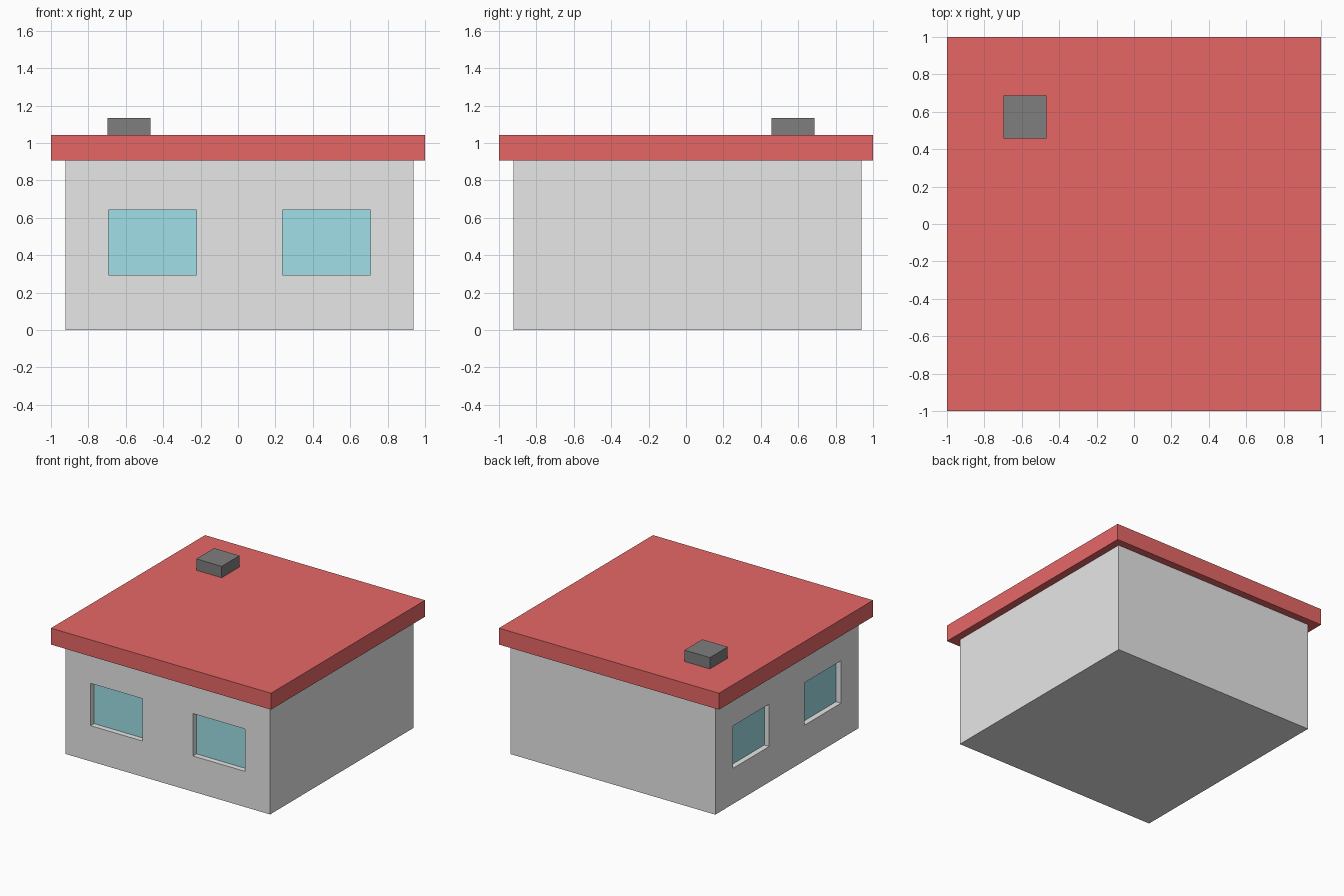
import bpy
import bmesh
from mathutils import Vector

if "Cube" in bpy.data.objects:
    bpy.data.objects.remove(bpy.data.objects["Cube"], do_unlink=True)


def material(name, r, g, b):
    mat = bpy.data.materials.new(name)
    mat.use_nodes = True
    mat.diffuse_color = (r, g, b, 1)
    mat.node_tree.nodes["Principled BSDF"].inputs["Base Color"].default_value = (r, g, b, 1)
    return mat


def box_mesh(low, high):
    """Box between two opposite corners."""
    low, high = Vector(low), Vector(high)
    bm = bmesh.new()
    bmesh.ops.create_cube(bm, size=1)
    bmesh.ops.scale(bm, vec=high - low, verts=bm.verts)
    bmesh.ops.translate(bm, vec=(low + high) / 2, verts=bm.verts)
    return bm


def finish(name, bm, *mats):
    mesh = bpy.data.meshes.new(name)
    bm.to_mesh(mesh)
    bm.free()
    for mat in mats:
        mesh.materials.append(mat)
    bpy.context.collection.objects.link(bpy.data.objects.new(name, mesh))


wall_grey = material("wall grey", 0.8, 0.8, 0.8)
roof_red = material("roof red", 0.8, 0.134, 0.134)
glass_blue = material("glass blue", 0.349, 0.742, 0.8)
chimney_grey = material("chimney grey", 0.21, 0.21, 0.21)

WALL_LOW, WALL_HIGH = -0.923, 0.938
EAVES, ROOF_TOP = 0.907, 1.042
WINDOWS = ((-0.693, -0.222), (0.238, 0.709))
SILL, LINTEL, RECESS = 0.293, 0.641, 0.045

# Walls, scored along the window outlines
walls = box_mesh((WALL_LOW, WALL_LOW, 0), (WALL_HIGH, WALL_HIGH, EAVES))
cuts = [(2, SILL), (2, LINTEL)]
cuts += [(axis, edge) for axis in (0, 1) for span in WINDOWS for edge in span]
for axis, position in cuts:
    normal = Vector((0, 0, 0))
    normal[axis] = 1
    geom = walls.verts[:] + walls.edges[:] + walls.faces[:]
    bmesh.ops.bisect_plane(walls, geom=geom, plane_co=normal * position, plane_no=normal)


# Recessed windows on the front and the -x side
def is_window(face):
    c, n = face.calc_center_median(), face.normal
    if not SILL < c.z < LINTEL or min(n.x, n.y) > -0.9:
        return False
    along = c.x if n.y < -0.9 else c.y
    return any(a < along < b for a, b in WINDOWS)


walls.normal_update()
panes = [f for f in walls.faces if is_window(f)]
bmesh.ops.inset_individual(walls, faces=panes, thickness=0, depth=-RECESS)
for pane in panes:
    pane.material_index = 1
finish("walls_with_windows", walls, wall_grey, glass_blue)

# Flat overhanging roof
finish("roof", box_mesh((-1, -1, EAVES), (1, 1, ROOF_TOP)), roof_red)

# Chimney
finish("chimney", box_mesh((-0.699, 0.457, ROOF_TOP - 0.05), (-0.468, 0.688, 1.135)), chimney_grey)
